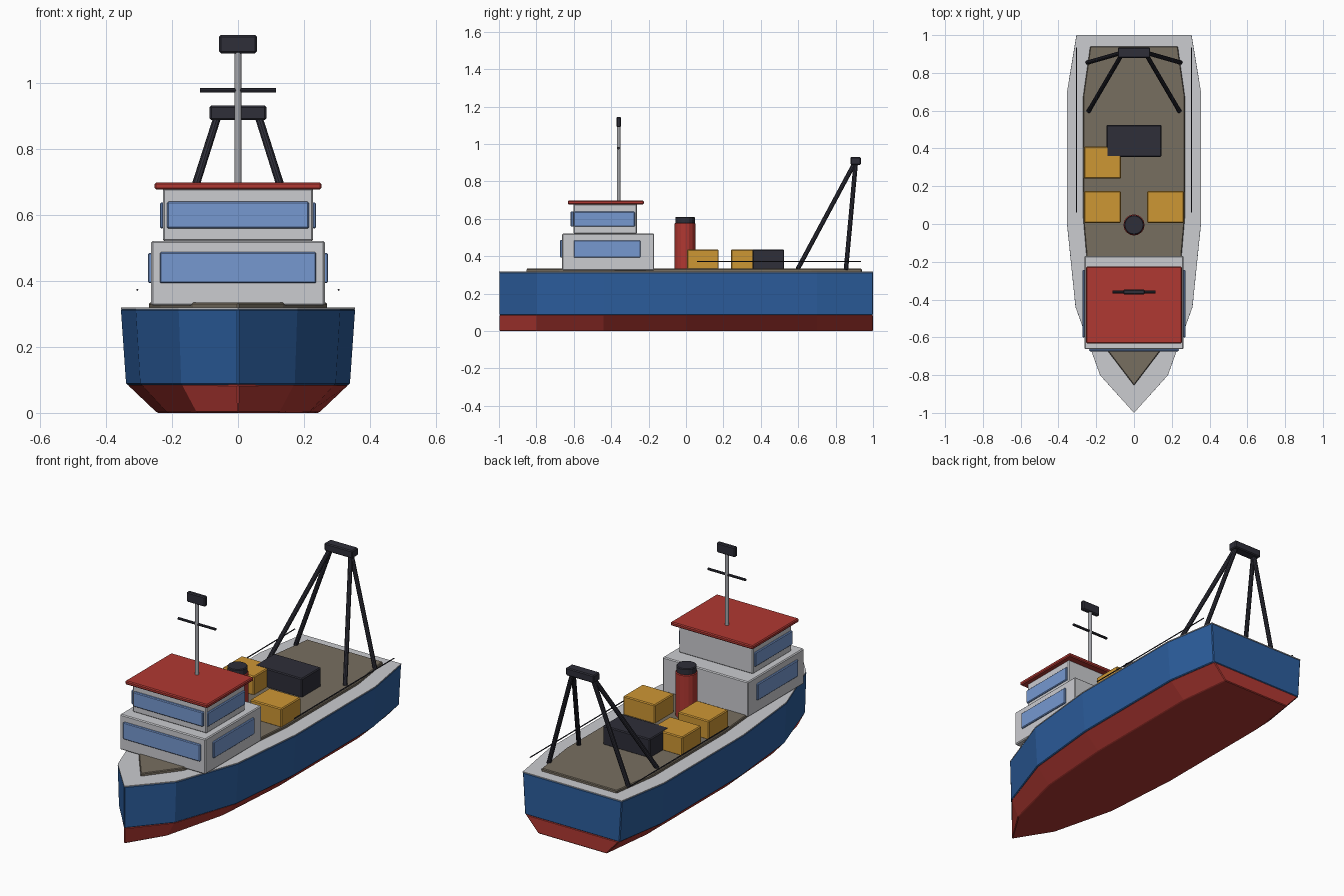
import bpy, bmesh, math
from mathutils import Vector

if "Cube" in bpy.data.objects:
    bpy.data.objects.remove(bpy.data.objects["Cube"])


def material(name, r, g, b):
    lin = [((c / 255 + 0.055) / 1.055) ** 2.4 for c in (r, g, b)]
    m = bpy.data.materials.new(name)
    m.diffuse_color = (*lin, 1)
    m.use_nodes = True
    m.node_tree.nodes["Principled BSDF"].inputs["Base Color"].default_value = m.diffuse_color
    return m


BLUE = material("hull blue", 44, 94, 158)
RED = material("red paint", 176, 56, 50)
GREY = material("light grey", 203, 204, 208)
DECK = material("deck brown", 119, 110, 96)
GLASS = material("window blue", 118, 152, 208)
ORANGE = material("crate orange", 206, 151, 52)
BLACK = material("dark metal", 46, 46, 56)
STEEL = material("mast grey", 165, 166, 171)


def finish(name, bm, mats, bevel=0.0):
    bmesh.ops.recalc_face_normals(bm, faces=bm.faces[:])
    mesh = bpy.data.meshes.new(name)
    bm.to_mesh(mesh)
    bm.free()
    for m in mats:
        mesh.materials.append(m)
    ob = bpy.data.objects.new(name, mesh)
    bpy.context.collection.objects.link(ob)
    if bevel:
        mod = ob.modifiers.new("edge bevel", 'BEVEL')
        mod.width = bevel
        mod.segments = 1
        mod.limit_method = 'ANGLE'
        mod.angle_limit = math.radians(40)
    return ob


def box(name, x, y, z, mat, bevel=0.005):
    """Box given by its (min, max) range on each axis."""
    bm = bmesh.new()
    bmesh.ops.create_cube(bm, size=1)
    for v in bm.verts:
        v.co = [r[0] if c < 0 else r[1] for r, c in zip((x, y, z), v.co)]
    return finish(name, bm, [mat], bevel)


def rod(name, a, b, radius, mat, sides=10, bevel=0.0):
    """Cylinder running from point a to point b."""
    a, b = Vector(a), Vector(b)
    bm = bmesh.new()
    bmesh.ops.create_cone(bm, cap_ends=True, segments=sides, radius1=radius,
                          radius2=radius, depth=(b - a).length)
    ob = finish(name, bm, [mat], bevel)
    ob.location = (a + b) / 2
    ob.rotation_mode = 'QUATERNION'
    ob.rotation_quaternion = (b - a).to_track_quat('Z', 'Y')
    return ob


# Half outline of the hull, bow to stern
HALF = [(0, -1), (0.18, -0.8), (0.31, -0.44), (0.355, 0), (0.355, 0.70), (0.305, 1)]


def outline_slab(name, z0, z1, low, high, mats, yscale=1, yshift=0, bevel=0.004):
    """Boat-shaped slab with its own width factor at bottom and top."""
    pts = HALF + [(-x, y) for x, y in reversed(HALF[1:])]
    bm = bmesh.new()
    rings = [[bm.verts.new((x * k, y * yscale + yshift, z)) for x, y in pts]
             for z, k in ((z0, low), (z1, high))]
    bm.faces.new(rings[0])
    top = bm.faces.new(rings[1])
    top.material_index = len(mats) - 1
    for i in range(len(pts)):
        j = (i + 1) % len(pts)
        bm.faces.new((rings[0][i], rings[0][j], rings[1][j], rings[1][i]))
    return finish(name, bm, mats, bevel)


# Hull, gunwale and deck
outline_slab("lower_hull", 0, 0.086, 0.69, 0.945, [RED])
outline_slab("upper_hull", 0.085, 0.315, 0.955, 1, [BLUE])
outline_slab("gunwale", 0.314, 0.319, 0.998, 0.998, [GREY], bevel=0)
outline_slab("deck", 0.315, 0.334, 0.76, 0.76, [DECK], 0.8975, 0.0425)

# Wheelhouse
box("lower_cabin", (-0.263, 0.263), (-0.663, -0.17), (0.325, 0.521), GREY)
box("upper_cabin", (-0.228, 0.228), (-0.602, -0.262), (0.52, 0.68), GREY)
box("roof", (-0.253, 0.253), (-0.632, -0.225), (0.677, 0.698), RED)

# Windows: one at the front and one on each side of both cabins
box("lower_front_window", (-0.237, 0.237), (-0.674, -0.66), (0.393, 0.487), GLASS, 0.004)
box("upper_front_window", (-0.215, 0.215), (-0.617, -0.6), (0.559, 0.64), GLASS, 0.004)
for side, s in (("left", -1), ("right", 1)):
    box(f"lower_{side}_window", sorted((s * 0.26, s * 0.273)), (-0.6, -0.243),
        (0.393, 0.485), GLASS, 0.004)
    box(f"upper_{side}_window", sorted((s * 0.225, s * 0.237)), (-0.6, -0.273),
        (0.559, 0.638), GLASS, 0.004)

# Mast with aerial bar and radar
rod("mast", (0, -0.36, 0.69), (0, -0.36, 1.1), 0.010, STEEL, 12)
rod("mast_crossbar", (-0.115, -0.36, 0.978), (0.115, -0.36, 0.978), 0.007, BLACK, 8)
box("radar", (-0.057, 0.057), (-0.372, -0.348), (1.09, 1.145), BLACK)

# Funnel
rod("funnel", (0, -0.005, 0.33), (0, -0.005, 0.578), 0.056, RED, 16, 0.004)
rod("funnel_cap", (0, -0.005, 0.572), (0, -0.005, 0.611), 0.052, BLACK, 16, 0.004)

# Deck cargo
for i, (x, y) in enumerate(((-0.167, 0.09), (0.167, 0.09), (-0.167, 0.325))):
    box(f"crate_{i + 1}", (x - 0.097, x + 0.097), (y - 0.085, y + 0.085),
        (0.33, 0.436), ORANGE)
box("winch_box", (-0.145, 0.145), (0.355, 0.525), (0.33, 0.437), BLACK)

# Stern gantry and side rails
box("gantry_head", (-0.086, 0.086), (0.88, 0.935), (0.888, 0.931), BLACK)
for side, s in (("left", -1), ("right", 1)):
    rod(f"{side}_front_leg", (s * 0.24, 0.598, 0.333), (s * 0.06, 0.905, 0.905), 0.012, BLACK)
    rod(f"{side}_rear_leg", (s * 0.245, 0.855, 0.328), (s * 0.06, 0.908, 0.905), 0.012, BLACK)
    rod(f"{side}_rail", (s * 0.305, 0.06, 0.373), (s * 0.305, 0.935, 0.373), 0.003, BLACK, 8)
